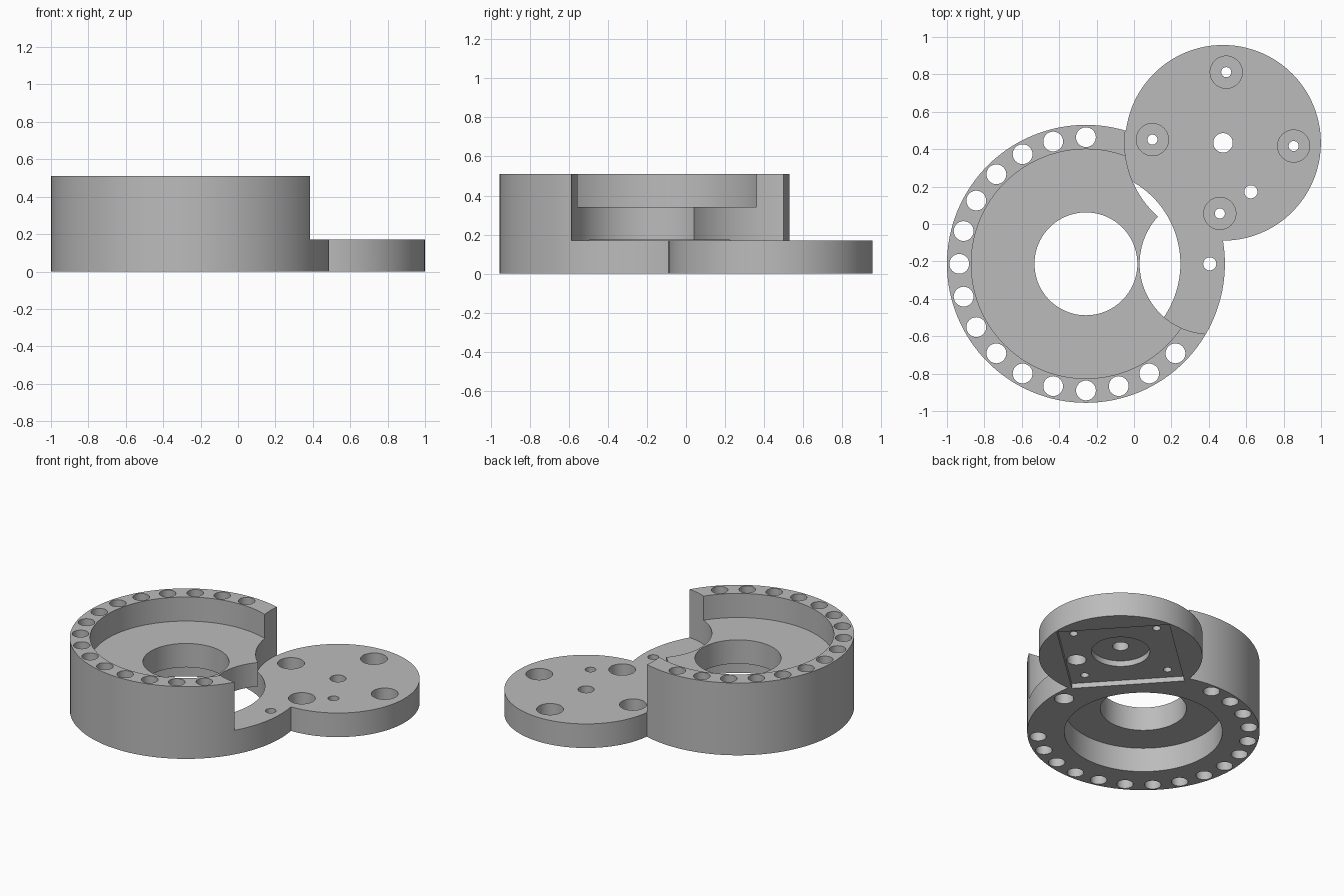
import bpy
import bmesh
from math import cos, sin, radians
from mathutils import Matrix

default_cube = bpy.data.objects.get("Cube")
if default_cube:
    bpy.data.objects.remove(default_cube, do_unlink=True)

RING = (-0.257, -0.213)     # axis of the tall ring
DISC = (0.476, 0.434)       # axis of the low mounting disc
IDLER = (0.405, -0.213)     # axis of the side pocket
SIDE_HOLE = (0.625, 0.172)
STEP, FLOOR, TOP = 0.17, 0.34, 0.51
TILT = radians(-2.6)


def drum(center, radius, low, high, sides=128, turn=0.0):
    """Describe an upright prism between two heights."""
    return center, radius, low, high, sides, turn


def build(name, drums):
    bm = bmesh.new()
    for center, radius, low, high, sides, turn in drums:
        made = bmesh.ops.create_cone(bm, cap_ends=True, segments=sides,
                                     radius1=radius, radius2=radius, depth=2)
        spin = Matrix.Rotation(turn, 3, 'Z')
        for v in made["verts"]:
            v.co = spin @ v.co
            v.co.x += center[0]
            v.co.y += center[1]
            v.co.z = high if v.co.z > 0 else low
    mesh = bpy.data.meshes.new(name)
    bm.to_mesh(mesh)
    bm.free()
    obj = bpy.data.objects.new(name, mesh)
    bpy.context.collection.objects.link(obj)
    return obj


def combine(target, operation, drums):
    tool = build("cutter", drums)
    tool.hide_render = True
    mod = target.modifiers.new("shape", 'BOOLEAN')
    mod.operation = operation
    mod.solver = 'EXACT'
    mod.object = tool
    bpy.context.view_layer.objects.active = target
    bpy.ops.object.modifier_apply(modifier=mod.name)
    bpy.data.objects.remove(tool, do_unlink=True)


def around(center, radius, angle):
    return center[0] + radius * cos(angle), center[1] + radius * sin(angle)


# Ring and disc fused; the disc is trimmed to the step height below
housing = build("housing", [drum(RING, 0.743, 0, TOP)])
combine(housing, 'UNION', [drum(DISC, 0.523, 0, 0.45)])

# Clearance over the disc and over the side pocket
combine(housing, 'DIFFERENCE', [drum(DISC, 0.526, STEP, 1)])
combine(housing, 'DIFFERENCE', [drum(IDLER, 0.375, STEP, 1)])

# Upper tray, lower recess and central bore
combine(housing, 'DIFFERENCE', [drum(RING, 0.613, FLOOR, 1)])
combine(housing, 'DIFFERENCE', [drum(RING, 0.505, -1, STEP + 0.002)])
combine(housing, 'DIFFERENCE', [drum(RING, 0.275, -1, 1, 96)])

# Vertical holes through the ring wall
combine(housing, 'DIFFERENCE',
        [drum(around(RING, 0.677, radians(15 * i)), 0.053, -1, 1, 32)
         for i in range(6, 22)])

# Square motor seat with its round pilot under the disc
combine(housing, 'DIFFERENCE', [drum(DISC, 0.513, -1, 0.035, 4, TILT)])
combine(housing, 'DIFFERENCE', [drum(DISC, 0.187, -1, 0.075, 64)])

# Bolt holes, counterbored from above
bolts = [around(DISC, 0.378, TILT + radians(90 * i)) for i in range(4)]
combine(housing, 'DIFFERENCE', [drum(p, 0.086, 0.085, 1, 48) for p in bolts])

# Through holes of the disc and the side pocket
combine(housing, 'DIFFERENCE',
        [drum(p, 0.027, -1, 1, 24) for p in bolts]
        + [drum(DISC, 0.052, -1, 1, 32)]
        + [drum(p, 0.035, -1, 1, 32) for p in (SIDE_HOLE, IDLER)])

# Side holes, counterbored from below
combine(housing, 'DIFFERENCE',
        [drum(p, 0.062, -1, 0.12, 32) for p in (SIDE_HOLE, IDLER)])

# Colour and shading
grey = bpy.data.materials.new("plain grey")
grey.use_nodes = True
color = (0.5, 0.5, 0.5, 1)
grey.diffuse_color = color
grey.node_tree.nodes["Principled BSDF"].inputs["Base Color"].default_value = color
housing.data.materials.clear()
housing.data.materials.append(grey)

bpy.ops.object.select_all(action='DESELECT')
housing.select_set(True)
bpy.context.view_layer.objects.active = housing
bpy.ops.object.shade_smooth_by_angle(angle=radians(30))
